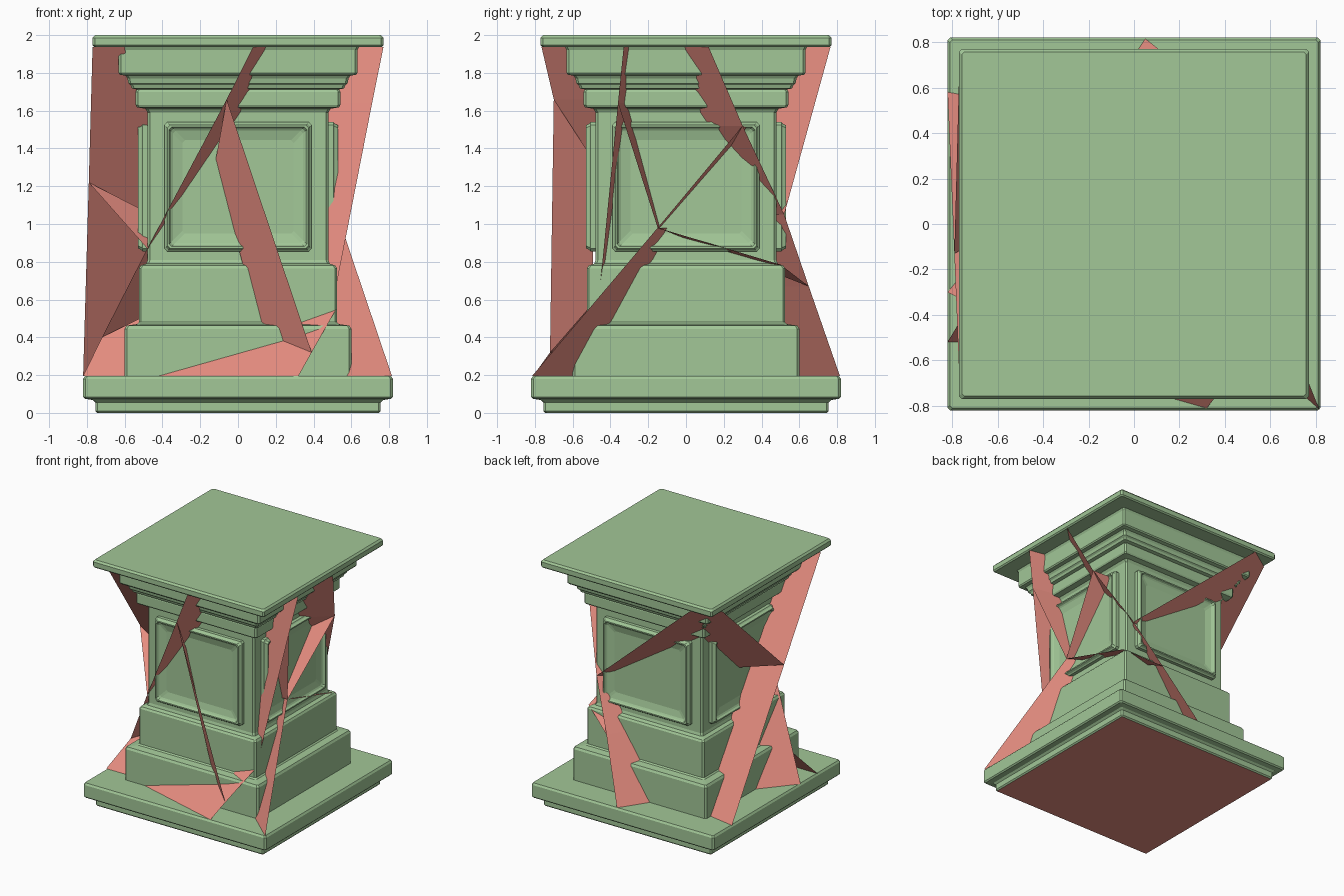
import bpy, bmesh, math
from mathutils import Vector, Matrix

if "Cube" in bpy.data.objects:
    bpy.data.objects.remove(bpy.data.objects["Cube"])


def material(name, col):
    m = bpy.data.materials.new(name)
    m.diffuse_color = (*col, 1)
    m.use_nodes = True
    m.node_tree.nodes["Principled BSDF"].inputs["Base Color"].default_value = m.diffuse_color
    return m


GREEN = material("green_stone", (0.36, 0.57, 0.31))
RED = material("red_fracture", (0.80, 0.27, 0.22))


def finish(bm, name, mat, fix=True):
    if fix:
        bmesh.ops.recalc_face_normals(bm, faces=bm.faces)
    me = bpy.data.meshes.new(name)
    bm.to_mesh(me)
    bm.free()
    me.materials.append(mat)
    ob = bpy.data.objects.new(name, me)
    bpy.context.collection.objects.link(ob)
    return ob


def bridge(bm, a, b):
    n = len(a)
    for i in range(n):
        bm.faces.new((a[i], a[(i + 1) % n], b[(i + 1) % n], b[i]))


# Square moulded body: (half width, height)
profile = [(.745, 0), (.755, .01), (.755, .055), (.77, .068), (.81, .075), (.82, .085),
           (.82, .18), (.81, .195), (.60, .195), (.60, .445), (.59, .462), (.535, .47),
           (.525, .48), (.525, .765), (.515, .78), (.485, .79), (.478, .81),
           (.478, 1.59), (.49, 1.61), (.535, 1.618), (.542, 1.63), (.542, 1.70),
           (.535, 1.712), (.562, 1.718), (.568, 1.735), (.58, 1.745), (.585, 1.77),
           (.595, 1.785), (.625, 1.79), (.632, 1.80),
           (.632, 1.92), (.64, 1.937), (.76, 1.937), (.77, 1.947), (.77, 1.985),
           (.757, 2.0)]
bm = bmesh.new()
rings = []
for w, z in profile:
    c = w - .012
    pts = [(c, -w), (w, -c), (w, c), (c, w), (-c, w), (-w, c), (-w, -c), (-c, -w)]
    rings.append([bm.verts.new((x, y, z)) for x, y in pts])
for a, b in zip(rings, rings[1:]):
    bridge(bm, a, b)
bm.faces.new(rings[-1])
finish(bm, "pedestal_body", GREEN)

# Raised frame with sunken field on each of the four sides: (inset, depth)
steps = [(0, .47), (0, .505), (.008, .512), (.016, .53), (.026, .53),
         (.034, .515), (.045, .508), (.095, .495)]
for k, side in enumerate(("front", "right", "back", "left")):
    bm = bmesh.new()
    loops = []
    for ins, d in steps:
        hx, hz, c = .39 - ins, .342 - ins, .014
        pts = [(hx - c, -hz), (hx, c - hz), (hx, hz - c), (hx - c, hz),
               (c - hx, hz), (-hx, hz - c), (-hx, c - hz), (c - hx, -hz)]
        loops.append([bm.verts.new((x, -d, 1.197 + z)) for x, z in pts])
    for a, b in zip(loops, loops[1:]):
        bridge(bm, a, b)
    bm.faces.new(loops[-1])
    bm.faces.new(loops[0])
    bm.transform(Matrix.Rotation(k * math.pi / 2, 4, 'Z'))
    finish(bm, side + "_panel", GREEN)


# Fracture sheets: flat blades between the overhangs, rooted inside the body
def blade(name, outer, inward):
    bm = bmesh.new()
    w = Vector(inward)
    a = [bm.verts.new(p) for p in outer]
    b = [bm.verts.new(Vector(p) + w) for p in outer]
    for i in range(len(a) - 1):
        bm.faces.new((a[i], a[i + 1], b[i + 1], b[i]))
    finish(bm, name, RED, False)


def sheet(name, *pts):
    bm = bmesh.new()
    bm.faces.new([bm.verts.new(p) for p in pts])
    finish(bm, name, RED, False)


# Broken underside, wound to face into the body
h = .745
sheet("underside", (-h, -h, 0), (h, -h, 0), (h, h, 0), (-h, h, 0))

# Junctions where the cracks meet
J1, J2 = (-.06, -.70, 1.66), (.39, -.72, .32)
S = (-.48, -.48, .87)
L, K, M = (.71, -.36, 1.64), (.55, -.15, .98), (.66, .30, 1.52)
T, N, B = (.44, .52, 1.05), (.26, .65, .67), (.05, .815, .195)
V, W = (-.79, -.13, 1.22), (-.72, -.35, .40)

# Front cracks
blade("front_upper_crack", [(.08, -.765, 1.937), J1, S], (.16, .30, 0))
sheet("front_lower_crack", J1, J2, (.15, -.50, .32), (-.12, -.485, 1.33))
sheet("front_base_crack", (.32, -.81, .195), J2, (.52, -.52, .55),
      (.2, -.45, .5), (-.42, -.6, .195))
# Right cracks
blade("right_front_crack", [(.77, -.33, 1.937), L, (.51, -.46, .62)], (-.3, .06, 0))
blade("right_middle_crack", [L, K], (-.3, .06, 0))
blade("right_rising_crack", [K, M], (-.3, .04, -.02))
blade("right_back_crack", [(.77, .12, 1.937), M, T], (-.28, -.27, 0))
blade("right_base_crack", [K, (.815, -.815, .195)], (-.30, .27, 0))
sheet("right_low_crack", K, (.525, .50, .785), N)
# Back cracks
blade("back_base_crack", [T, N, B], (-.2, -.3, 0))
sheet("back_upper_crack", T, (-.57, .765, 1.937), (-.77, .63, 1.937), V)
# Left cracks
sheet("left_long_crack", (-.77, -.63, 1.937), V, (-.82, .58, .195),
      (-.49, .52, .195), (-.45, -.45, 1.6), (-.59, -.61, 1.88), (-.60, -.66, 1.937))
sheet("left_middle_crack", V, S, (-.3, -.2, .97))
sheet("left_base_crack", (-.82, -.3, .195), W, S, (-.4, .2, .195))
sheet("left_front_crack", (-.82, -.52, .195), (-.5, -.52, .195), (-.42, -.22, .55), W)
